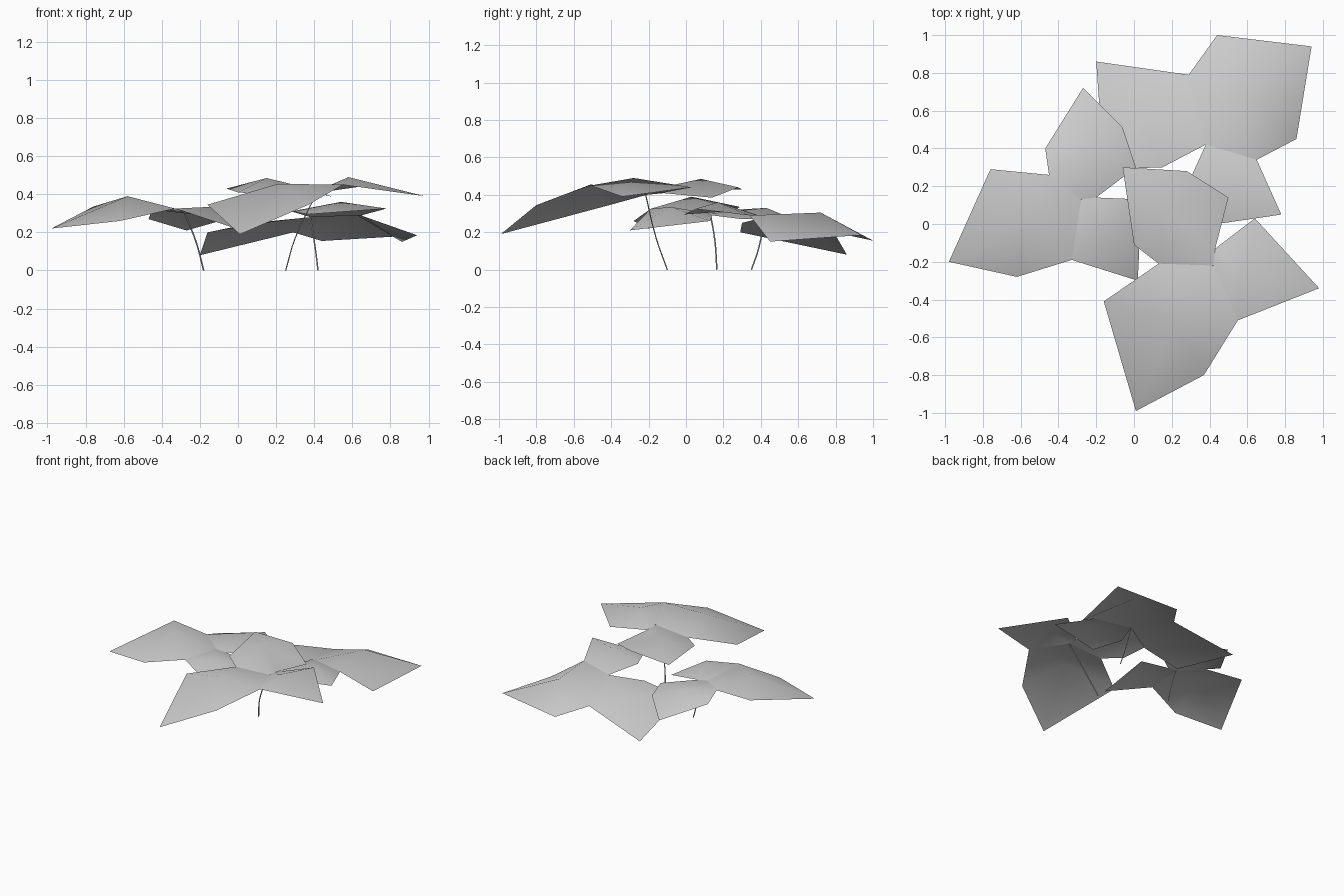
import bpy
import bmesh
from math import atan2
from mathutils import Vector

# Remove the default cube
default_cube = bpy.data.objects.get("Cube")
if default_cube:
    bpy.data.objects.remove(default_cube, do_unlink=True)


def make_material(name, colour):
    material = bpy.data.materials.new(name)
    material.use_nodes = True
    material.diffuse_color = colour
    shader = next(node for node in material.node_tree.nodes if node.type == "BSDF_PRINCIPLED")
    shader.inputs["Base Color"].default_value = colour
    return material


leaf_grey = make_material("leaf_grey", (0.6, 0.6, 0.6, 1))


def add_leaflet(name, peak, *corners):
    """Domed leaf blade: a fan of faces from a raised peak to its outline."""
    def angle_around_peak(corner):
        return atan2(corner[1] - peak[1], corner[0] - peak[0])

    bm = bmesh.new()
    centre = bm.verts.new(peak)
    outline = [bm.verts.new(corner) for corner in sorted(corners, key=angle_around_peak)]
    for here, following in zip(outline, outline[1:] + outline[:1]):
        face = bm.faces.new((centre, here, following))
        face.smooth = True
    mesh = bpy.data.meshes.new(name)
    bm.to_mesh(mesh)
    bm.free()
    mesh.materials.append(leaf_grey)
    leaflet = bpy.data.objects.new(name, mesh)
    bpy.context.collection.objects.link(leaflet)
    return leaflet


def add_stem(name, foot, middle, top):
    """Thin stalk that bends through three points."""
    curve = bpy.data.curves.new(name, "CURVE")
    curve.dimensions = "3D"
    curve.bevel_depth = 0.004
    curve.bevel_resolution = 0
    curve.use_fill_caps = True
    curve.resolution_u = 4
    spline = curve.splines.new("BEZIER")
    spline.bezier_points.add(2)
    for point, position in zip(spline.bezier_points, (foot, middle, top)):
        point.co = Vector(position)
        point.handle_left_type = point.handle_right_type = "AUTO"
    curve.materials.append(leaf_grey)
    stem = bpy.data.objects.new(name, curve)
    bpy.context.collection.objects.link(stem)
    return stem


# Front leaf: tallest, three blades meeting above its stem
front_heart = (.42, -.22, .42)
front_notch = (.13, -.21, .4)
front_gap = (.43, -.13, .41)
front_joint = (.55, -.51, .45)
add_leaflet("front_leaf_end_blade", (.21, -.51, .455),
            (-.16, -.41, .345), (.01, -.99, .19), (.37, -.8, .345),
            front_joint, front_heart, front_notch)
add_leaflet("front_leaf_back_blade", (.15, .08, .485),
            (0, -.11, .41), (-.06, .3, .43), (.28, .28, .44),
            (.5, .14, .385), front_gap, front_heart, front_notch)
add_leaflet("front_leaf_left_blade", (.58, -.28, .49),
            front_joint, (.98, -.34, .39), (.64, .03, .44),
            front_gap, front_heart)
add_stem("front_leaf_stem", (.25, -.1, 0), (.3, -.16, .17), front_heart)

# Right leaf: middle height
right_heart = (-.28, .13, .3)
right_notch = (-.45, .26, .32)
right_gap = (-.2, .14, .29)
right_joint = (-.33, -.19, .325)
add_leaflet("right_leaf_end_blade", (-.58, .03, .39),
            (-.98, -.2, .22), (-.76, .29, .335), right_notch,
            right_heart, right_joint, (-.62, -.28, .26))
add_leaflet("right_leaf_back_blade", (-.22, .43, .33),
            (-.47, .4, .27), (-.27, .72, .21), (-.06, .51, .27),
            (.01, .3, .27), right_gap, right_heart, right_notch)
add_leaflet("right_leaf_front_blade", (-.12, -.08, .335),
            right_joint, (.02, -.3, .21), (.04, .13, .26),
            right_gap, right_heart)
add_stem("right_leaf_stem", (-.18, .165, 0), (-.22, .155, .15), right_heart)

# Back leaf: lowest and widest
back_heart = (.38, .42, .28)
back_notch = (.65, .34, .29)
back_joint = (.29, .79, .2)
add_leaflet("back_leaf_end_blade", (.6, .72, .305),
            (.86, .45, .15), (.94, .94, .185), (.44, 1, .155),
            back_joint, back_heart, back_notch)
add_leaflet("back_leaf_front_blade", (.54, .17, .36),
            (.78, .05, .325), back_notch, back_heart,
            (.28, .2, .31), (.37, -.01, .295))
add_leaflet("back_leaf_right_blade", (.08, .6, .25),
            (-.2, .86, .08), (-.16, .29, .2), (.15, .3, .25),
            back_heart, back_joint)
add_stem("back_leaf_stem", (.42, .35, 0), (.405, .39, .12), back_heart)
